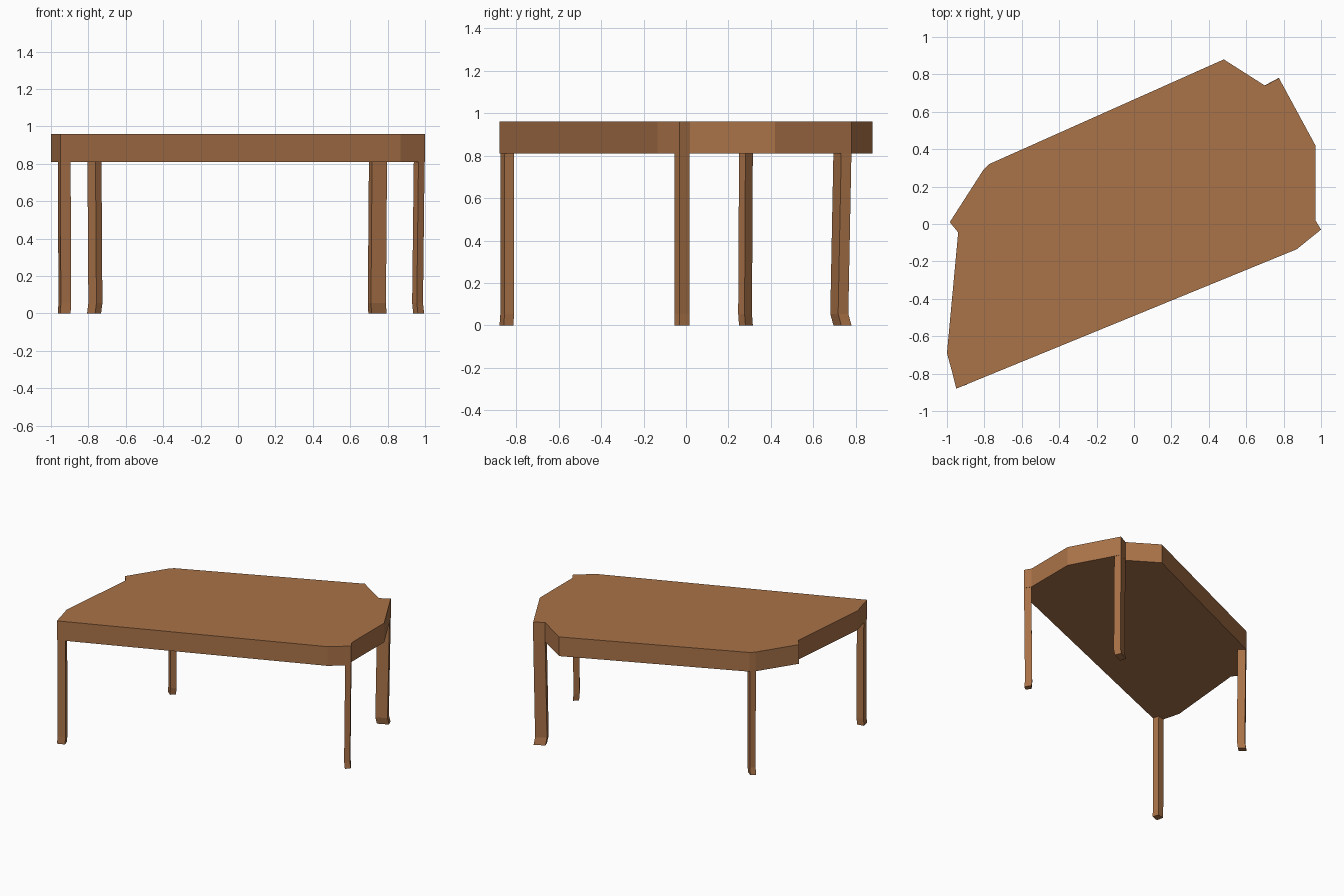
import bpy
import bmesh

if "Cube" in bpy.data.objects:
    bpy.data.objects.remove(bpy.data.objects["Cube"])

TOP, UNDER, ANKLE = 0.96, 0.81, 0.055

wood = bpy.data.materials.new("wood")
wood.diffuse_color = (0.40, 0.17, 0.065, 1)
wood.use_nodes = True
wood.node_tree.nodes["Principled BSDF"].inputs["Base Color"].default_value = wood.diffuse_color


def loft(name, rings):
    """Closed solid through matching (x, y, z) rings, bottom to top."""
    bm = bmesh.new()
    loops = [[bm.verts.new(p) for p in ring] for ring in rings]
    n = len(loops[0])
    for low, high in zip(loops, loops[1:]):
        for i in range(n):
            j = (i + 1) % n
            bm.faces.new((low[i], low[j], high[j], high[i]))
    bm.faces.new(loops[0][::-1])
    bm.faces.new(loops[-1])
    bmesh.ops.recalc_face_normals(bm, faces=bm.faces[:])
    mesh = bpy.data.meshes.new(name)
    bm.to_mesh(mesh)
    bm.free()
    mesh.materials.append(wood)
    obj = bpy.data.objects.new(name, mesh)
    bpy.context.collection.objects.link(obj)
    return obj


def ring(outline, z, shift=(0, 0)):
    return [(x + shift[0], y + shift[1], z) for x, y in outline]


# Thick table top, its outline running counter-clockwise from the front corner
outline = [(-0.95, -0.88), (0.87, -0.135), (1.0, -0.03), (0.97, 0.02),
           (0.97, 0.42), (0.775, 0.78), (0.70, 0.74), (0.48, 0.88),
           (-0.775, 0.32), (-0.805, 0.29), (-0.985, 0.01), (-0.94, -0.045),
           (-1.0, -0.69), (-0.97, -0.80)]
loft("table_top", [ring(outline, UNDER), ring(outline, TOP)])

# Legs: cross-section (front, right, back, left), ankle shift, foot shift
legs = {
    "front_left_leg": ([(-0.95, -0.875), (-0.895, -0.855), (-0.91, -0.81),
                        (-0.963, -0.82)], (0.003, 0.0), (0.0, -0.004)),
    "front_right_leg": ([(0.965, -0.055), (0.998, -0.03), (0.97, 0.017),
                         (0.94, -0.018)], (-0.009, 0.0), (-0.003, 0.0)),
    "back_right_leg": ([(0.717, 0.695), (0.797, 0.732), (0.775, 0.78),
                        (0.70, 0.74)], (-0.006, -0.015), (-0.003, 0.0)),
    "back_left_leg": ([(-0.762, 0.25), (-0.73, 0.28), (-0.775, 0.315),
                       (-0.805, 0.287)], (0.005, -0.004), (-0.002, 0.0)),
}
for name, (section, ankle, foot) in legs.items():
    loft(name, [ring(section, 0, foot), ring(section, ANKLE, ankle),
                ring(section, UNDER + 0.02)])
